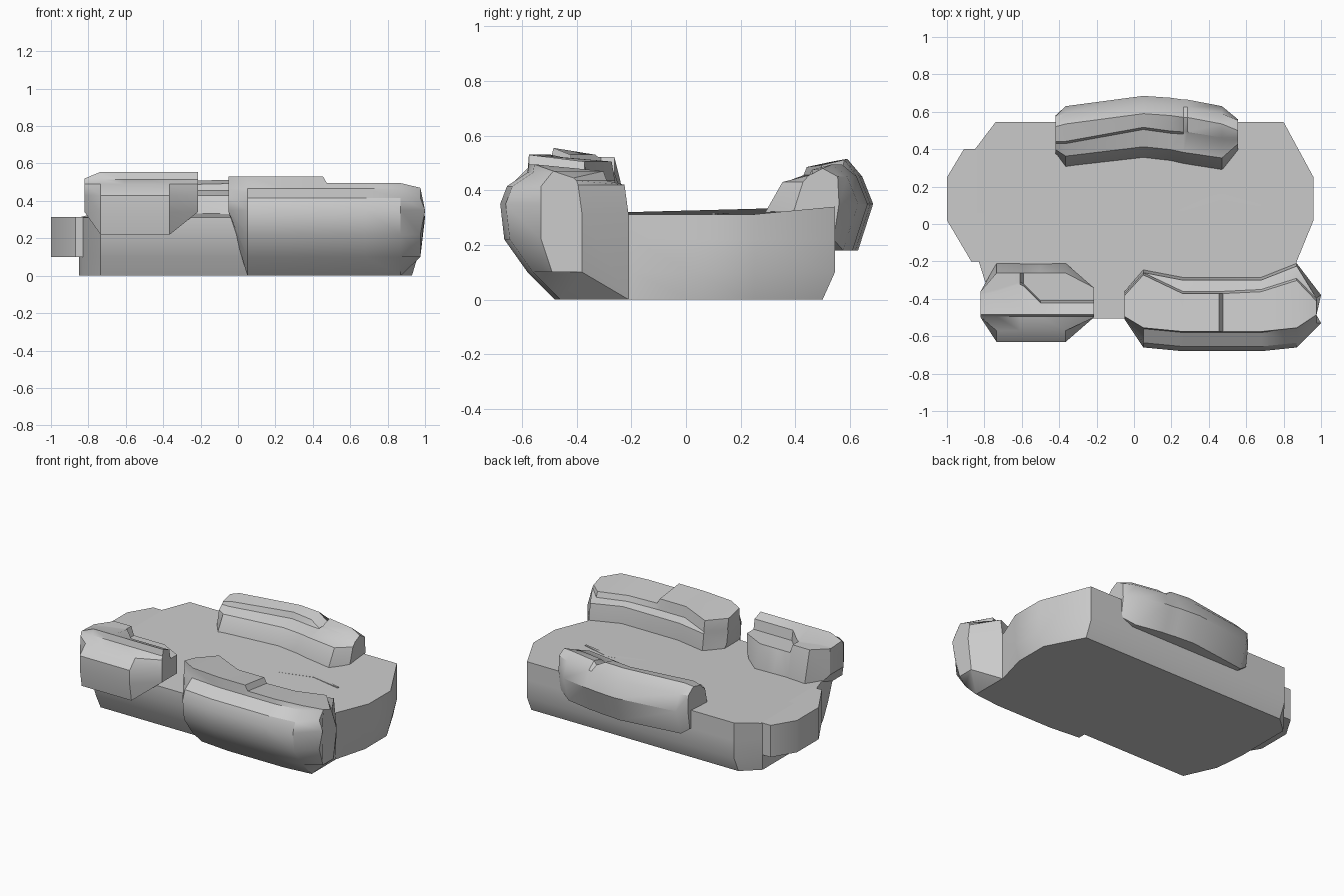
import bpy, bmesh, math

if "Cube" in bpy.data.objects:
    bpy.data.objects.remove(bpy.data.objects["Cube"])


def loft(name, sections, angle=35):
    """Skin a row of closed cross-sections and cap both ends."""
    bm = bmesh.new()
    rings = [[bm.verts.new(p) for p in s] for s in sections]
    n = len(rings[0])
    for a, b in zip(rings, rings[1:]):
        for i in range(n):
            j = (i + 1) % n
            bm.faces.new((a[i], a[j], b[j], b[i]))
    bm.faces.new(rings[0])
    bm.faces.new(rings[-1][::-1])
    bmesh.ops.remove_doubles(bm, verts=bm.verts, dist=0.0005)
    bmesh.ops.recalc_face_normals(bm, faces=bm.faces)
    me = bpy.data.meshes.new(name)
    bm.to_mesh(me)
    bm.free()
    ob = bpy.data.objects.new(name, me)
    bpy.context.collection.objects.link(ob)
    bpy.ops.object.select_all(action='DESELECT')
    ob.select_set(True)
    bpy.context.view_layer.objects.active = ob
    bpy.ops.object.shade_smooth_by_angle(angle=math.radians(angle))
    return ob


def slice_x(x, pts, zmin=0, ymin=-1, ymax=1):
    """Cross-section at x, squeezed inside the given limits."""
    return [(x, min(max(y, ymin), ymax), max(z, zmin)) for y, z in pts]


# main slab: stacked plan outlines, back edge slightly higher
def plan(grow, front, back, z, zback):
    pts = [(-.74, back), (-.2, back), (.3, back), (.80, back),
           (.93 + grow, .25), (.93 + grow, .02), (.87, -.2), (.86, front),
           (-.735, front), (-.83, -.2), (-.85, .02), (-.85, .40)]
    return [(x, y, zback if y == back else z) for x, y in pts]


loft("slab", [plan(0, -.41, .50, 0, 0), plan(.03, -.46, .545, .1, .1),
              plan(.03, -.505, .545, .22, .22), plan(.03, -.505, .545, .312, .34)])

# shelf sticking out of the left side
shelf = [(-.80, .40), (-.91, .40), (-1, .25), (-1, .02), (-.87, -.2), (-.80, -.2)]
loft("side_shelf", [[(x, y, z) for x, y in shelf] for z in (.1, .314)])


# front right rock, reaching the ground
def front_profile(r, f, s, t):
    return [(r, 0), (r, .31), (r - .015, .42), (s, .435), (s - .012, t - .025),
            (f + .105, t), (f + .1, .465), (f + .025, .415), (f, .35),
            (f + .015, .22), (f + .1, .1), (f + .2, 0)]


loft("front_right_rock", [
    slice_x(-.05, front_profile(-.36, -.60, -.37, .53), .34, -.51),
    slice_x(.05, front_profile(-.245, -.66, -.26, .53)),
    slice_x(.26, front_profile(-.285, -.68, -.36, .53)),
    slice_x(.455, front_profile(-.285, -.68, -.36, .53)),
    slice_x(.475, front_profile(-.285, -.68, -.36, .495)),
    slice_x(.68, front_profile(-.285, -.68, -.35, .495)),
    slice_x(.87, front_profile(-.21, -.66, -.29, .495)),
    [(x + (.025 if .3 < z < .4 else 0), y, z) for x, y, z in
     slice_x(.975, front_profile(-.38, -.59, -.40, .47), .1, -.53)]])


# front left rock with a lowered step in its top
def left_profile(s, zs):
    return [(-.21, .22), (-.21, .31), (-.262, zs), (s, zs), (s - .012, .53 if zs < .5 else zs),
            (-.485, .555), (-.495, .515), (-.57, .49), (-.63, .43), (-.63, .34), (-.61, .22)]


loft("front_left_rock", [
    slice_x(-.82, [(y, min(z, .52)) for y, z in left_profile(-.37, .515)], .34, -.5, -.36),
    slice_x(-.735, left_profile(-.35, .522)),
    slice_x(-.61, left_profile(-.31, .522)),
    slice_x(-.59, left_profile(-.32, .465)),
    slice_x(-.50, left_profile(-.41, .465)),
    slice_x(-.365, left_profile(-.41, .465)),
    slice_x(-.215, left_profile(-.41, .465), .34, -.5, -.34)])


# back rock, arched in plan, with a notch in its upper tier
def back_profile(d, f, s, t):
    return [(f, .18), (f, .31), (f + .068, .43), (s, .455), (s + .012, t - .02),
            (.59 + d, t), (.645 + d, .45), (.685 + d, .35), (.63 + d, .18)]


loft("back_rock", [
    slice_x(-.42, back_profile(-.07, .33, .43, .49), .22, .37, .58),
    slice_x(-.365, back_profile(-.055, .295, .43, .505)),
    slice_x(.05, back_profile(0, .345, .505, .515)),
    slice_x(.195, back_profile(-.01, .33, .485, .512)),
    slice_x(.265, back_profile(-.02, .315, .48, .47)),
    slice_x(.285, back_profile(-.02, .312, .48, .495)),
    slice_x(.47, back_profile(-.055, .285, .45, .495)),
    slice_x(.555, back_profile(-.09, .36, .45, .48), .22, .39, .56)])

# zigzag crack mark on the slab's top
crack = [(-.155, .075, .085), (.05, .108, .172), (.26, .07, .115),
         (.47, .132, .162), (.675, .095, .106)]
loft("crack", [[(x, a, .305), (x, b, .305), (x, b, .317), (x, a, .317)] for x, a, b in crack])
